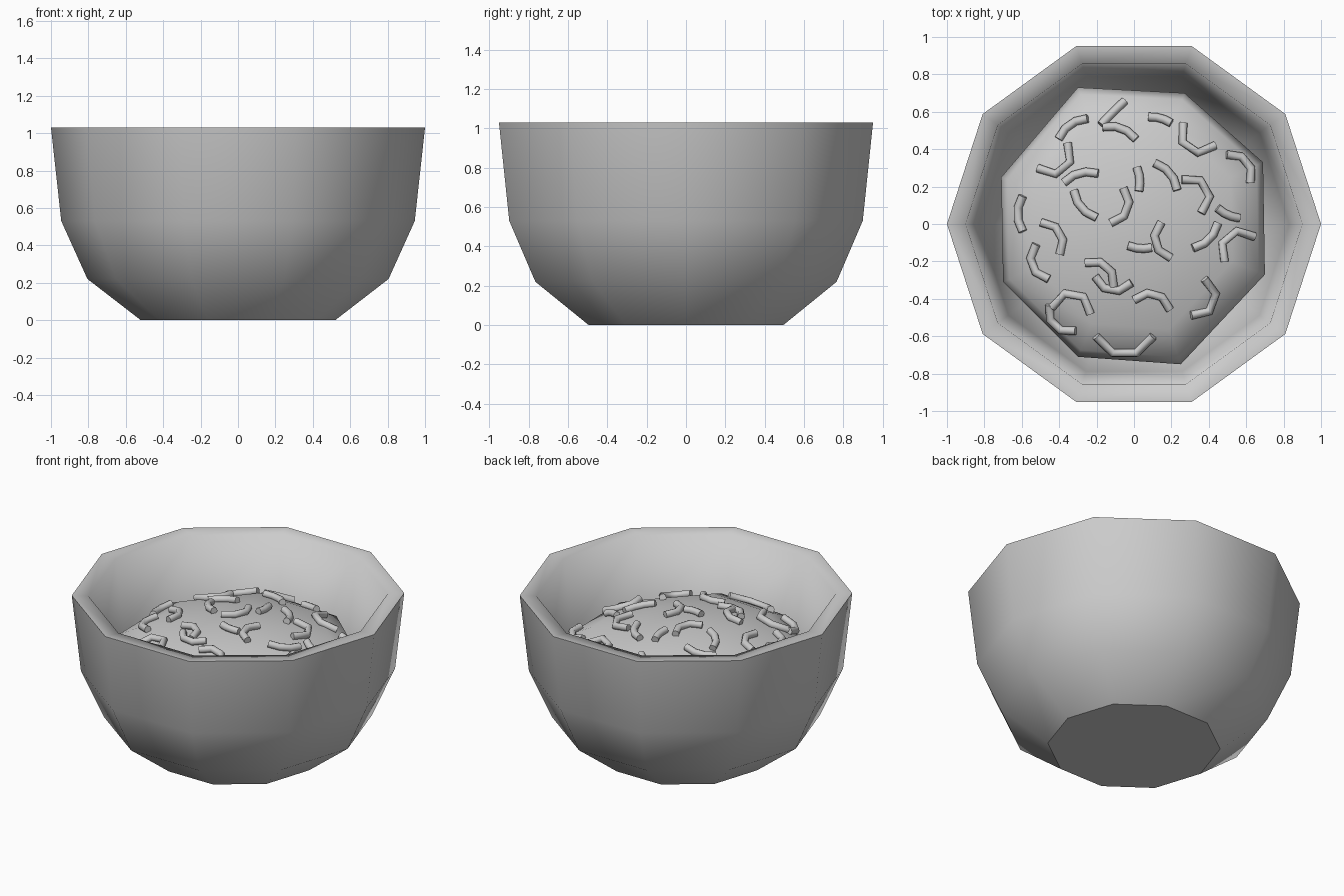
import bpy
import bmesh
from math import cos, sin, radians, pi
from mathutils import Vector
from mathutils.bvhtree import BVHTree

if "Cube" in bpy.data.objects:
    bpy.data.objects.remove(bpy.data.objects["Cube"], do_unlink=True)

grey = bpy.data.materials.new("plain_grey")
grey.use_nodes = True
grey.diffuse_color = (0.6, 0.6, 0.6, 1)
grey.node_tree.nodes["Principled BSDF"].inputs["Base Color"].default_value = grey.diffuse_color


def add_object(name, mesh):
    obj = bpy.data.objects.new(name, mesh)
    bpy.context.scene.collection.objects.link(obj)
    mesh.materials.clear()
    mesh.materials.append(grey)
    return obj


def stack_rings(outline, profile, sharp_rings):
    """Skin scaled copies of an outline, listed as (scale, height), and cap both ends."""
    bm = bmesh.new()
    count = len(outline)
    rings = [[bm.verts.new((x * s, y * s, z)) for x, y in outline] for s, z in profile]
    for low, high in zip(rings, rings[1:]):
        for i in range(count):
            j = (i + 1) % count
            bm.faces.new((low[i], low[j], high[j], high[i]))
    bm.faces.new(rings[0][::-1])
    bm.faces.new(rings[-1])
    bmesh.ops.recalc_face_normals(bm, faces=bm.faces)
    for face in bm.faces:
        face.smooth = True
    for index in sharp_rings:
        ring = rings[index]
        for i in range(count):
            bm.edges.get((ring[i], ring[(i + 1) % count])).smooth = False
    return bm


def finish(name, bm):
    mesh = bpy.data.meshes.new(name)
    bm.to_mesh(mesh)
    bm.free()
    return add_object(name, mesh)


# Ten-sided bowl: outer wall, flat rim, inner wall down to the inner floor
decagon = [(cos(i * pi / 5), sin(i * pi / 5)) for i in range(10)]
bowl_profile = [(0.52, 0), (0.805, 0.22), (0.945, 0.53), (1.0, 1.03),
                (0.9, 1.025), (0.83, 0.55), (0.71, 0.28), (0.47, 0.1)]
finish("bowl", stack_rings(decagon, bowl_profile, sharp_rings=[0, 3]))

# Uneven eight-sided domed filling with a rolled edge
fill_outline = [(0.69, 0.33), (0.27, 0.7), (-0.3, 0.73), (-0.71, 0.25),
                (-0.7, -0.31), (-0.3, -0.71), (0.25, -0.75), (0.7, -0.27)]
fill_profile = [(0.88, 0.42), (1.0, 0.62), (0.95, 0.7), (0.75, 0.77),
                (0.4, 0.83), (0.12, 0.85)]
fill = stack_rings(fill_outline, fill_profile, sharp_rings=[])
surface = BVHTree.FromBMesh(fill)
finish("filling", fill)


def surface_height(point):
    hit = surface.ray_cast(Vector((point.x, point.y, 2)), Vector((0, 0, -1)))[0]
    return hit.z if hit else 0.68


# Curved pieces: kind -> (length, total turn in degrees)
kinds = {"wide": (0.38, 90), "long": (0.3, 115), "hook": (0.24, 85),
         "bent": (0.2, 45), "stick": (0.18, 4), "bit": (0.13, 25)}
# Each piece is the middle point and the direction its bend points to
pieces = {
    "wide": [(-.05, -.69, 270)],
    "long": [(.3, .41, 235), (.38, .19, 30), (-.38, .3, -50), (.51, -.07, 130),
             (.42, -.42, -20), (-.32, -.38, 80)],
    "hook": [(.6, .33, 40), (-.04, .08, -20), (-.4, -.05, 30), (.12, -.1, 195),
             (-.54, -.22, 200), (-.15, -.23, 50), (-.12, -.35, 260), (.11, -.38, 75),
             (-.42, -.54, 225)],
    "bent": [(-.34, .53, 125), (-.07, .51, 70), (-.29, .27, 105), (.19, .27, 40),
             (-.62, .055, 180), (-.28, .09, 220), (.4, -.08, -45)],
    "stick": [(-.115, .595, 135)],
    "bit": [(.14, .565, 75), (.5, .05, 245), (.03, .24, 5), (.03, -.13, 265)],
}

curve = bpy.data.curves.new("curved_pieces_path", "CURVE")
curve.dimensions = "3D"
curve.bevel_depth = 0.023
curve.bevel_resolution = 2
curve.use_fill_caps = True
for kind, places in pieces.items():
    length, turn = kinds[kind]
    step, fold = length / 3, radians(turn / 2)
    for x, y, heading in places:
        middle = Vector((x, y, 0))
        out = Vector((cos(radians(heading)), sin(radians(heading)), 0))
        along = Vector((-out.y, out.x, 0))
        points = []
        for side in (-1, 1):
            joint = middle + along * side * step / 2
            tip = joint + (along * side * cos(fold) - out * sin(fold)) * step
            points += [tip, joint] if side < 0 else [joint, tip]
        spline = curve.splines.new("POLY")
        spline.points.add(len(points) - 1)
        for target, p in zip(spline.points, points):
            target.co = (p.x, p.y, surface_height(p) + 0.015, 1)

# Turn the tubes into one mesh resting on the filling
path = bpy.data.objects.new("curved_pieces_path", curve)
bpy.context.scene.collection.objects.link(path)
bpy.context.view_layer.update()
evaluated = path.evaluated_get(bpy.context.evaluated_depsgraph_get())
tubes = add_object("curved_pieces", bpy.data.meshes.new_from_object(evaluated))
bpy.data.objects.remove(path, do_unlink=True)
bpy.ops.object.select_all(action="DESELECT")
tubes.select_set(True)
bpy.context.view_layer.objects.active = tubes
bpy.ops.object.shade_smooth_by_angle(angle=radians(60))
